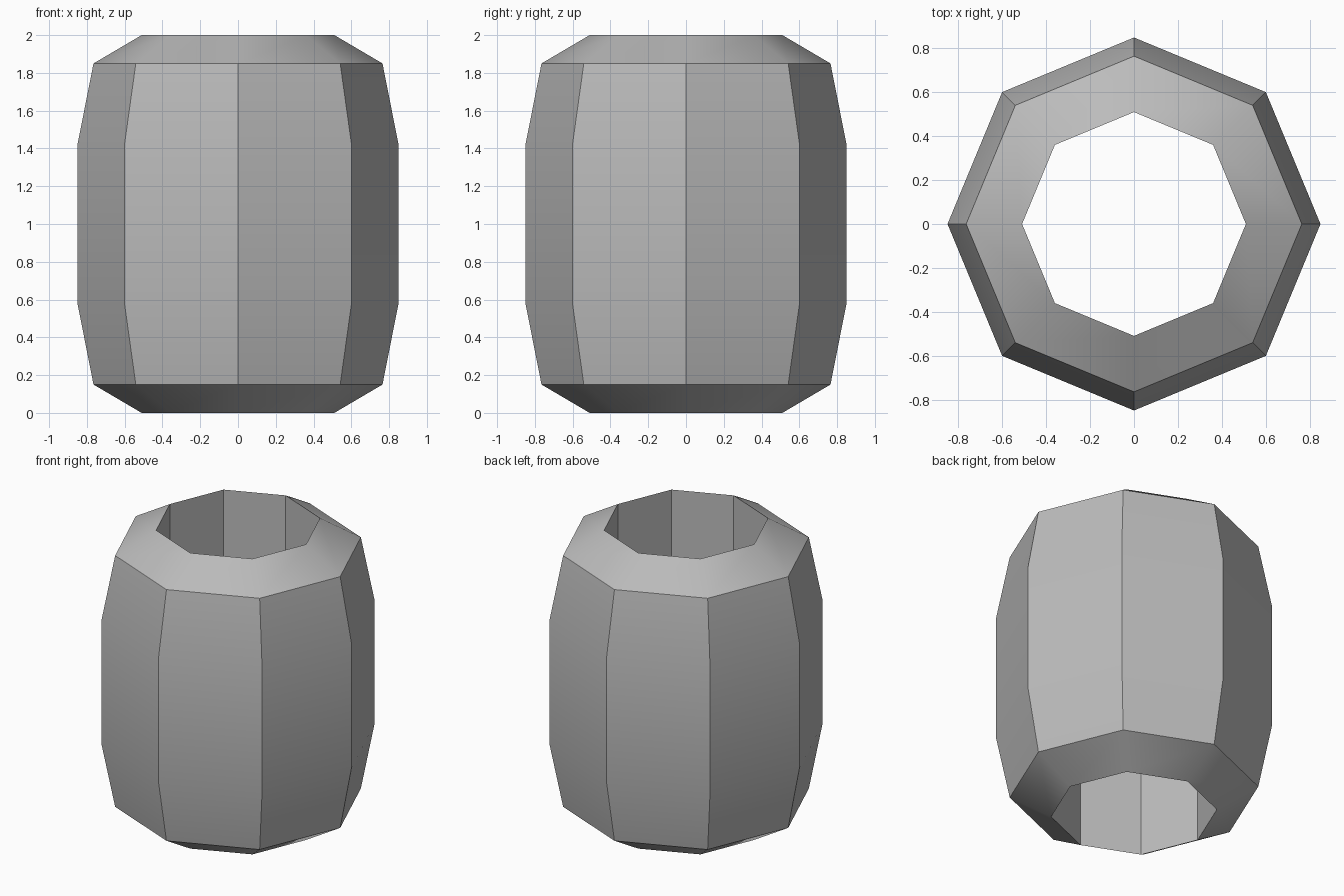
import bpy
import bmesh
from math import cos, sin, tau, radians

cube = bpy.data.objects.get("Cube")
if cube:
    bpy.data.objects.remove(cube, do_unlink=True)

SIDES = 8
# Outer profile (radius, height); closing it back to the start forms the bore
PROFILE = [(0.51, 0), (0.765, 0.15), (0.85, 0.58),
           (0.85, 1.42), (0.765, 1.85), (0.51, 2)]

# Plain grey material
grey = bpy.data.materials.new("plain grey")
grey.use_nodes = True
colour = (0.5, 0.5, 0.5, 1)
grey.diffuse_color = colour
grey.node_tree.nodes["Principled BSDF"].inputs["Base Color"].default_value = colour

# Eight-sided barrel bead with a straight hole through it
bm = bmesh.new()
rings = [[bm.verts.new((r * cos(tau * i / SIDES), r * sin(tau * i / SIDES), z))
          for i in range(SIDES)] for r, z in PROFILE]
for low, high in zip(rings, rings[1:] + rings[:1]):
    for i in range(SIDES):
        j = (i + 1) % SIDES
        bm.faces.new((low[i], low[j], high[j], high[i]))
bmesh.ops.recalc_face_normals(bm, faces=bm.faces)

mesh = bpy.data.meshes.new("barrel_bead")
bm.to_mesh(mesh)
bm.free()
mesh.materials.append(grey)
bead = bpy.data.objects.new("barrel_bead", mesh)
bpy.context.collection.objects.link(bead)

# Soft shading over shallow bends, crisp corners elsewhere
bpy.ops.object.select_all(action='DESELECT')
bead.select_set(True)
bpy.context.view_layer.objects.active = bead
bpy.ops.object.shade_smooth_by_angle(angle=radians(30))
